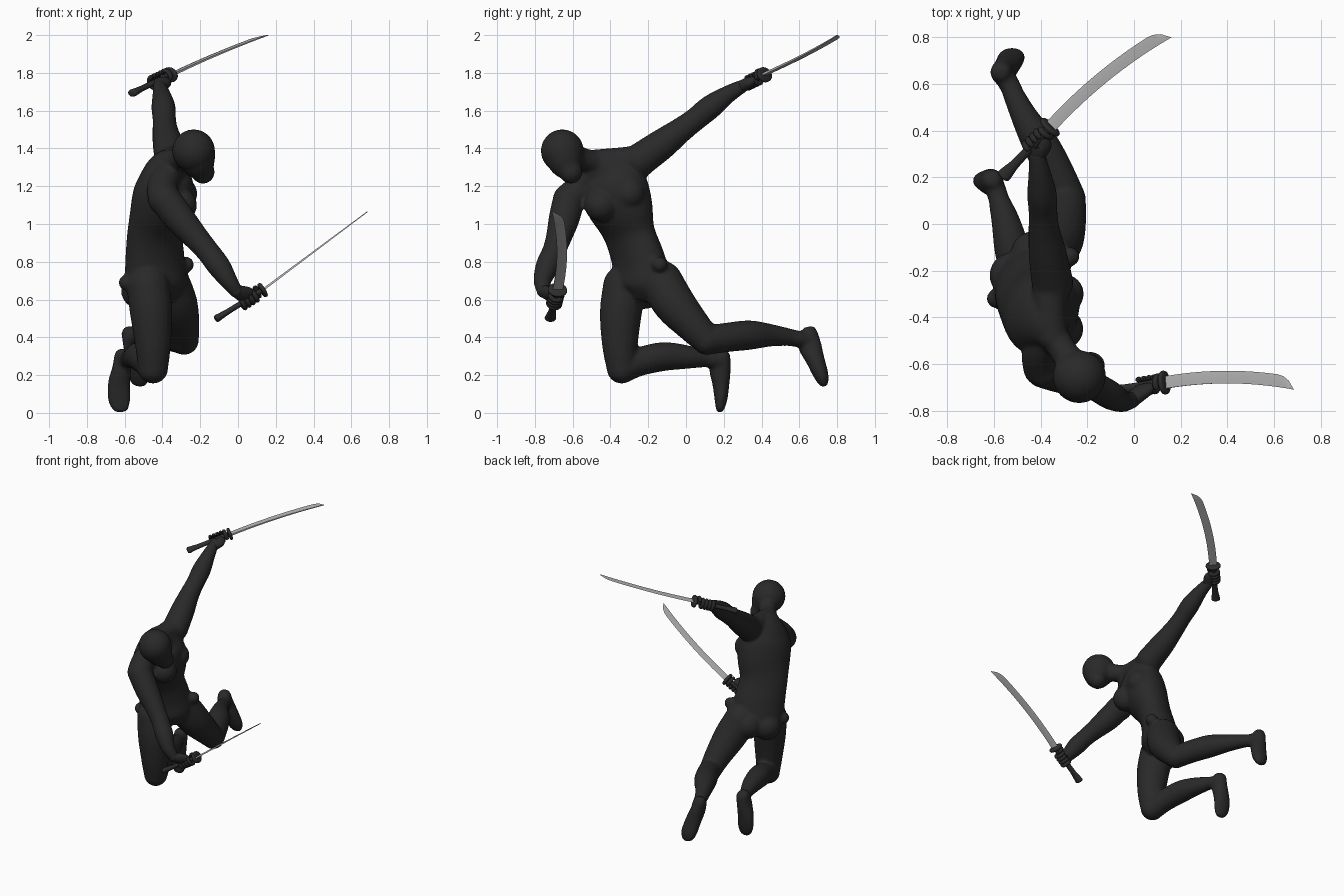
import bpy, bmesh, math
from mathutils import Vector as V, Matrix


def material(name, c):
    m = bpy.data.materials.new(name)
    m.diffuse_color = (c, c, c, 1)
    return m


DARK = material("charcoal suit", 0.022)
GRIP = material("black grip", 0.026)
STEEL = material("blade steel", 0.47)


def skin(bm, rings):
    # closed tube through rings of points
    vs = [[bm.verts.new(p) for p in r] for r in rings]
    n = len(vs[0])
    for a, b in zip(vs, vs[1:]):
        for i in range(n):
            bm.faces.new((a[i], a[(i + 1) % n], b[(i + 1) % n], b[i]))
    bm.faces.new(vs[0][::-1])
    bm.faces.new(vs[-1])


def catmull(rows, steps):
    out = []
    for i in range(len(rows) - 1):
        p0, p1, p2, p3 = (rows[max(0, min(len(rows) - 1, i + k))] for k in (-1, 0, 1, 2))
        for s in range(steps):
            t = s / steps
            out.append([0.5 * (2 * b + (c - a) * t + (2 * a - 5 * b + 4 * c - d) * t * t
                               + (3 * b - a - 3 * c + d) * t ** 3)
                        for a, b, c, d in zip(p0, p1, p2, p3)])
    return out + [list(rows[-1])]


def loft(bm, rows, hint=(1, 0, 0.1), steps=4, sides=18):
    # rows: x, y, z, half width, half depth (, width direction)
    rows = catmull([tuple(r) if len(r) > 5 else (*r, *hint) for r in rows], steps)
    pts = [V(r[:3]) for r in rows]
    rings = []
    for i, r in enumerate(rows):
        t = (pts[min(i + 1, len(pts) - 1)] - pts[max(i - 1, 0)]).normalized()
        h = V(r[5:8])
        l = (h - t * h.dot(t)).normalized()
        n = t.cross(l)
        rings.append([pts[i] + l * r[3] * math.cos(k * math.tau / sides)
                      + n * r[4] * math.sin(k * math.tau / sides) for k in range(sides)])
    skin(bm, rings)


def limb(bm, rows):
    # round tube with ball ends
    loft(bm, [(*r, r[3]) for r in rows])
    for r in (rows[0], rows[-1]):
        ball(bm, r[:3], r[3])


def ball(bm, c, r, scale=(1, 1, 1)):
    bmesh.ops.create_uvsphere(bm, u_segments=24, v_segments=14, radius=r,
                              matrix=Matrix.Translation(c) @ Matrix.Diagonal((*scale, 1)))


def finish(bm, name, mat, angle=40):
    bmesh.ops.recalc_face_normals(bm, faces=bm.faces)
    me = bpy.data.meshes.new(name)
    bm.to_mesh(me)
    bm.free()
    ob = bpy.data.objects.new(name, me)
    bpy.context.collection.objects.link(ob)
    me.materials.append(mat)
    bpy.ops.object.select_all(action='DESELECT')
    ob.select_set(True)
    bpy.context.view_layer.objects.active = ob
    bpy.ops.object.shade_smooth_by_angle(angle=math.radians(angle))
    return ob


body = bmesh.new()
# torso: twisted from hips to chest
loft(body, [
    (-.43, -.24, .59, .09, .07, .8, .6, .2),
    (-.435, -.23, .67, .175, .13, .8, .6, .2),
    (-.44, -.25, .80, .175, .12, .8, .58, .15),
    (-.44, -.30, .95, .165, .115, .78, .62, .1),
    (-.41, -.345, 1.08, .185, .145, .62, .78, .2),
    (-.39, -.385, 1.19, .19, .15, .45, .82, .35),
    (-.38, -.42, 1.28, .155, .115, .35, .82, .45),
    (-.35, -.47, 1.34, .08, .07, .3, .82, .48)], sides=28)
# chest muscles, buttocks and hip knobs
for c, r in (((-.30, -.30, 1.16), .085), ((-.305, -.45, 1.10), .088),
             ((-.43, -.13, .67), .10), ((-.52, -.22, .65), .10),
             ((-.275, -.14, .785), .042), ((-.59, -.32, .69), .042)):
    ball(body, c, r)
# trapezius and shoulders
limb(body, [(-.35, -.48, 1.33, .065), (-.36, -.36, 1.335, .07), (-.35, -.25, 1.33, .088)])
limb(body, [(-.36, -.48, 1.28, .07), (-.40, -.55, 1.20, .08), (-.39, -.615, 1.13, .086)])
# neck and head
limb(body, [(-.35, -.47, 1.32, .065), (-.30, -.55, 1.345, .06), (-.25, -.62, 1.37, .07)])
ball(body, (-.235, -.655, 1.387), .114)
limb(body, [(-.225, -.65, 1.37, .105), (-.205, -.63, 1.315, .09), (-.185, -.61, 1.275, .062)])
# raised left arm
limb(body, [(-.35, -.25, 1.335, .09), (-.37, -.13, 1.42, .082), (-.385, -.03, 1.495, .068),
            (-.39, .05, 1.555, .062), (-.395, .13, 1.62, .064), (-.405, .22, 1.685, .048),
            (-.415, .29, 1.725, .037)])
# lowered right arm
limb(body, [(-.385, -.62, 1.13, .085), (-.31, -.645, 1.03, .082), (-.22, -.675, .925, .068),
            (-.16, -.70, .855, .062), (-.10, -.735, .775, .062), (-.05, -.76, .70, .048),
            (-.01, -.755, .645, .036)])
# left leg
limb(body, [(-.37, -.13, .69, .115), (-.325, -.06, .575, .112), (-.295, .04, .46, .092),
            (-.285, .11, .385, .078)])
limb(body, [(-.285, .11, .385, .078), (-.335, .22, .40, .078), (-.40, .34, .412, .078),
            (-.47, .46, .41, .058), (-.53, .585, .395, .042)])
loft(body, [(-.575, .645, .455, .025, .025), (-.572, .65, .43, .045, .045),
            (-.56, .655, .36, .048, .062), (-.54, .685, .28, .056, .05),
            (-.525, .715, .20, .058, .04), (-.52, .73, .155, .04, .025),
            (-.52, .735, .14, .015, .01)])
limb(body, [(-.52, .57, .395, .044), (-.56, .645, .385, .046)])
# right leg
limb(body, [(-.475, -.325, .67, .115), (-.46, -.345, .53, .112), (-.45, -.35, .36, .095),
            (-.45, -.34, .235, .08)])
limb(body, [(-.45, -.34, .235, .08), (-.48, -.25, .27, .076), (-.52, -.12, .298, .077),
            (-.55, .01, .295, .062), (-.585, .12, .285, .042)])
loft(body, [(-.605, .195, .335, .025, .025), (-.608, .19, .31, .045, .045),
            (-.615, .18, .24, .05, .058), (-.63, .185, .15, .06, .045),
            (-.628, .185, .07, .06, .034), (-.618, .18, .02, .042, .022),
            (-.615, .18, .003, .018, .012)])
limb(body, [(-.58, .11, .285, .044), (-.605, .18, .275, .046)])
body_ob = finish(body, "body", DARK, 60)
# fuse the body parts into one smooth surface
rm = body_ob.modifiers.new("fuse", 'REMESH')
rm.mode = 'VOXEL'
rm.voxel_size = 0.011
rm.use_smooth_shade = True
sm = body_ob.modifiers.new("soften", 'SMOOTH')
sm.factor = 0.5
sm.iterations = 4


def sword_and_hand(side, pommel, guard, tip, wide, wrist, grip):
    P, G, T, W, H = map(V, (pommel, guard, tip, wrist, grip))
    d = (T - G).normalized()
    w = V(wide)
    w = (w - d * w.dot(d)).normalized()
    n = d.cross(w)
    # curved blade, sharp on the outer side
    bm = bmesh.new()
    rings = []
    for i in range(25):
        t = i / 24
        width = .054 * (1 if t < .9 else max(.03, math.sqrt(max(0, (1 - t) / .1))))
        s = (G - w * .027).lerp(T, t) + w * .10 * t * (1 - t)
        k = .006 * (1 - .6 * t)
        rings.append([s + n * k, s - n * k, s + w * width * .65 - n * k * .8,
                      s + w * width, s + w * width * .65 + n * k * .8])
    skin(bm, rings)
    finish(bm, side + "_blade", STEEL, 30)
    # handle, pommel and guard
    bm = bmesh.new()
    h = (G - P).normalized()
    loft(bm, [(*P.lerp(G, t), a, b) for t, a, b in
              ((0, .02, .013), (.03, .03, .02), (.12, .027, .018), (.3, .02, .015),
               (.7, .019, .015), (1, .022, .016))], hint=w)
    loft(bm, [(*(G + h * t), a, a * .8) for t, a in
              ((-.011, .036), (-.007, .05), (.007, .05), (.011, .036))], hint=w, sides=24)
    finish(bm, side + "_handle", GRIP)
    # fist: palm, four curled fingers and thumb
    bm = bmesh.new()
    p = W - H
    p = (p - h * p.dot(h)).normalized()
    q = h.cross(p)
    K = H + p * .026
    loft(bm, [(*W, .034, .032), (*W.lerp(K, .5), .042, .032), (*K, .048, .028),
              (*(H + p * .012), .04, .02)], hint=h)
    ball(bm, W, .035)
    for i in range(5):
        c = H + h * (-.04 + .0255 * i)
        sign, span = (1, 4.4) if i < 4 else (-1, 3.2)
        arc = []
        for j in range(9):
            a = span * j / 8
            r = .013 if j < 8 else .007
            arc.append((*(c + (p * math.cos(a) + q * sign * math.sin(a)) * .031), r, r))
        loft(bm, arc, hint=h, steps=2, sides=10)
    finish(bm, side + "_hand", DARK, 60)


sword_and_hand("left", (-.565, .20, 1.69), (-.36, .415, 1.79), (.16, .80, 2.0),
               (-.6, .78, .05), (-.415, .29, 1.725), (-.42, .352, 1.762))
sword_and_hand("right", (-.12, -.72, .495), (.13, -.68, .65), (.685, -.71, 1.065),
               (0, 1, 0), (-.01, -.755, .645), (.055, -.692, .603))
